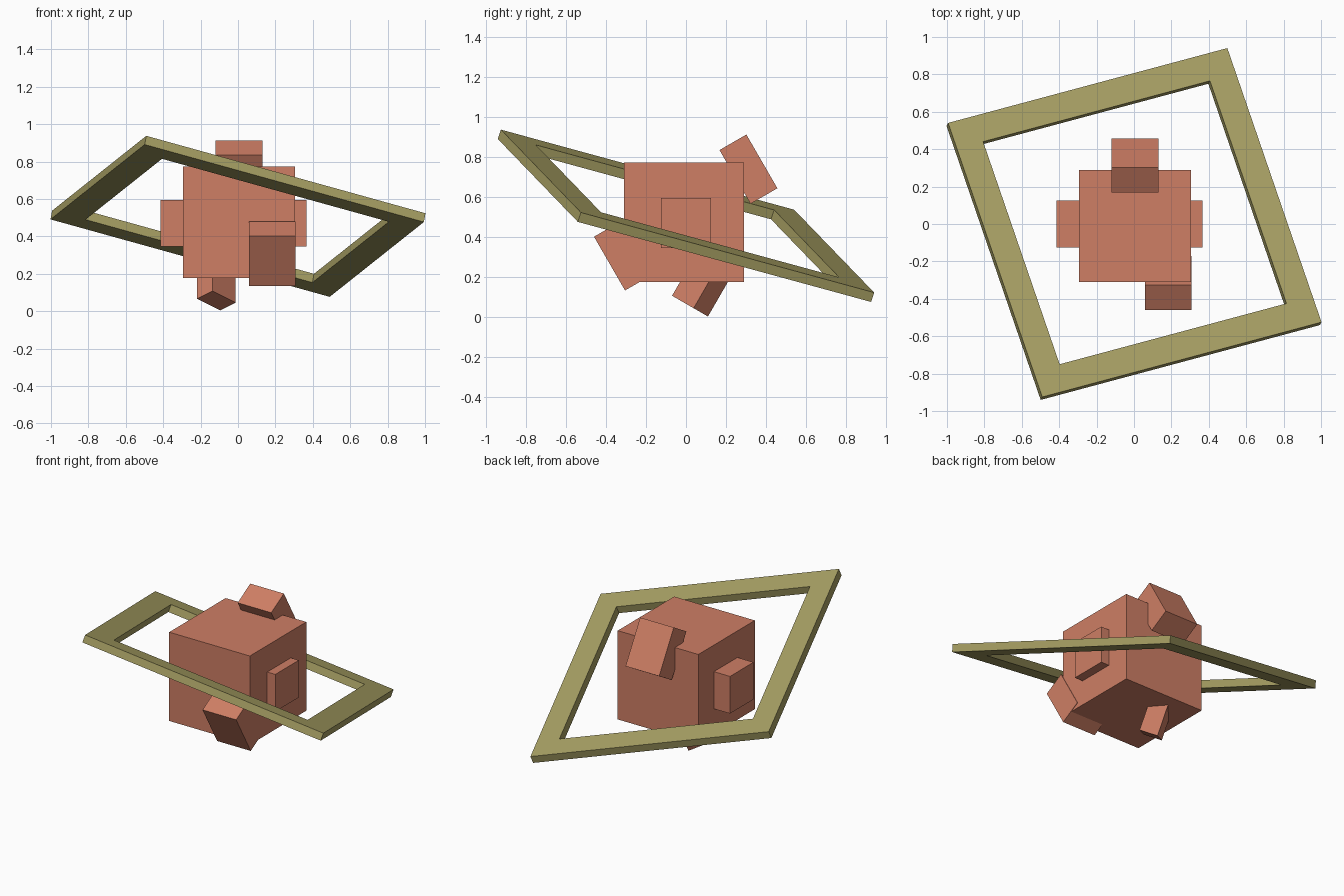
import bpy, bmesh
from math import radians
from mathutils import Matrix, Euler, Vector

if "Cube" in bpy.data.objects:
    bpy.data.objects.remove(bpy.data.objects["Cube"])


def material(name, rgb):
    m = bpy.data.materials.new(name)
    m.diffuse_color = (*rgb, 1)
    m.use_nodes = True
    m.node_tree.nodes["Principled BSDF"].inputs["Base Color"].default_value = m.diffuse_color
    return m


CLAY = material("clay_red", (0.62, 0.21, 0.13))
OLIVE = material("olive", (0.40, 0.36, 0.13))


def add_object(name, bm, mat, loc, rot=(0, 0, 0), order='XYZ'):
    bmesh.ops.recalc_face_normals(bm, faces=bm.faces)
    me = bpy.data.meshes.new(name)
    bm.to_mesh(me)
    bm.free()
    me.materials.append(mat)
    ob = bpy.data.objects.new(name, me)
    ob.location = loc
    ob.rotation_mode = order
    ob.rotation_euler = [radians(a) for a in rot]
    bpy.context.collection.objects.link(ob)
    return ob


def box(name, loc, size, rot=(0, 0, 0), order='XYZ'):
    bm = bmesh.new()
    bmesh.ops.create_cube(bm, size=1, matrix=Matrix.Diagonal((*size, 1)))
    return add_object(name, bm, CLAY, loc, rot, order)


def square_frame(name, loc, outer, inner, thick, rot):
    bm = bmesh.new()
    # rectangular cross-section carried round four mitred corners
    section = [(outer, -thick), (outer, thick), (inner, thick), (inner, -thick)]
    corners = [(1, 1), (-1, 1), (-1, -1), (1, -1)]
    rings = [[bm.verts.new((cx * r / 2, cy * r / 2, z / 2)) for r, z in section]
             for cx, cy in corners]
    for i in range(4):
        a, b = rings[i], rings[(i + 1) % 4]
        for j in range(4):
            k = (j + 1) % 4
            bm.faces.new((a[j], b[j], b[k], a[k]))
    return add_object(name, bm, OLIVE, loc, rot)


# main cube
box("core", (0.005, -0.01, 0.475), (0.6, 0.6, 0.597))

# square blocks on the two sides
box("left_block", (-0.3375, 0, 0.47), (0.155, 0.25, 0.25))
box("right_block", (0.2875, 0, 0.47), (0.155, 0.25, 0.25))

# slanted blocks on the back top edge and the front lower face
box("back_block", (0.005, 0.312, 0.74), (0.25, 0.155, 0.31), (30, 0, 0))
box("front_block", (0.183, -0.315, 0.307), (0.25, 0.155, 0.31), (30, 0, 0))

# small twisted peg underneath
box("bottom_peg", (-0.116, 0.0825, 0.164), (0.176, 0.117, 0.25), (-30, 0, 45), 'ZYX')

# tilted square frame floating round the core
square_frame("orbit_frame", (0, 0, 0.507), 1.6, 1.3, 0.05, (-15, 15, 15))
